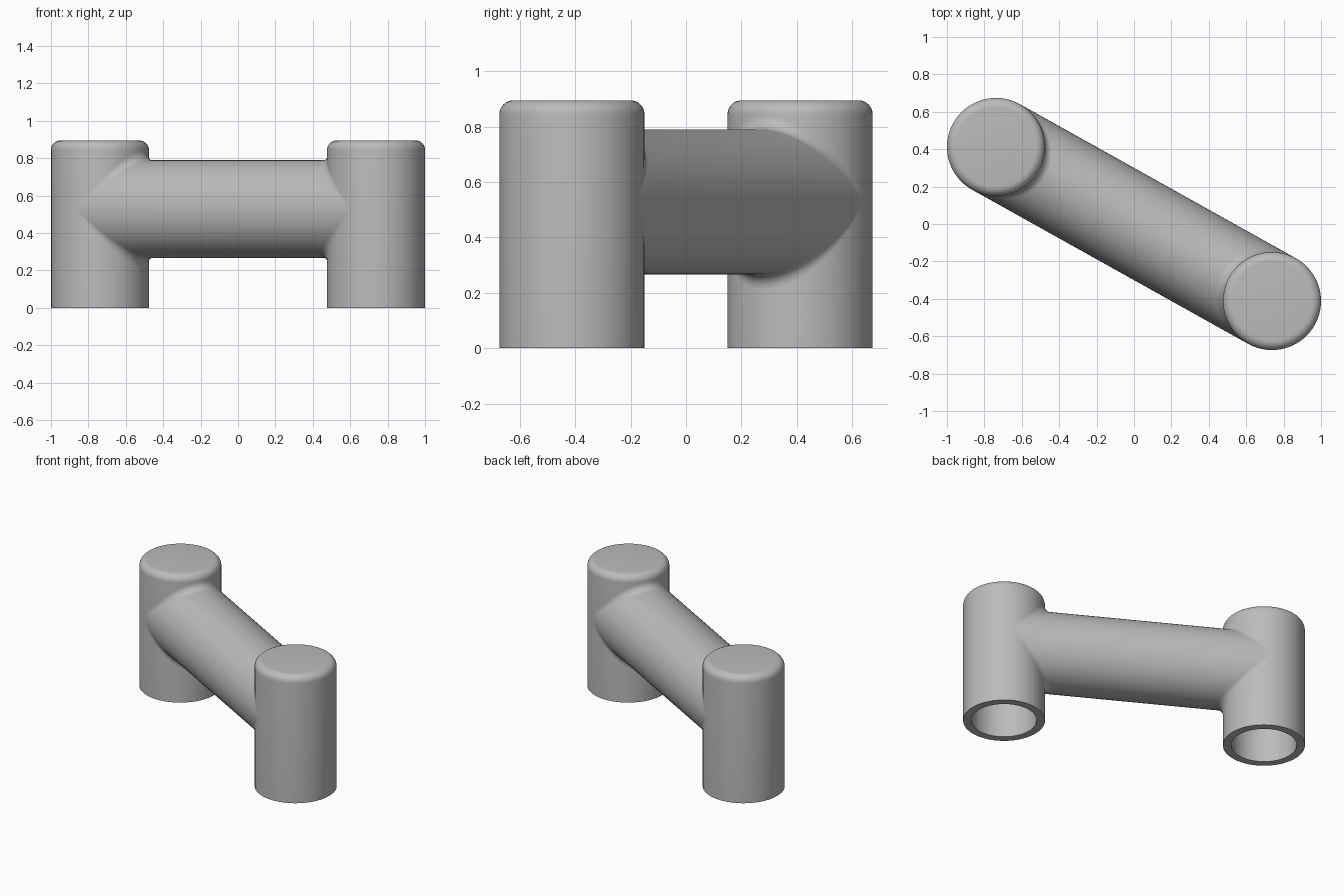
import bpy
import bmesh
from math import sin, cos, pi, radians, hypot, atan2
from mathutils import Vector, Matrix

cube = bpy.data.objects.get("Cube")
if cube:
    bpy.data.objects.remove(cube)

SEGMENTS = 64
RADIUS = 0.262          # posts and crossbar share one radius
BORE = 0.209
HEIGHT = 0.895
BAR_Z = 0.528
ROUND = 0.05            # rounded cap edge and joint fillet
POST = Vector((0.738, -0.412, 0))
HALF = hypot(POST.x, POST.y)
TURN = Matrix.Rotation(atan2(POST.y, POST.x), 4, "Z")
ANGLES = [2 * pi * i / SEGMENTS for i in range(SEGMENTS)]

grey = bpy.data.materials.new("light grey")
grey.use_nodes = True
grey.diffuse_color = (0.5, 0.5, 0.5, 1)
grey.node_tree.nodes["Principled BSDF"].inputs["Base Color"].default_value = (0.5, 0.5, 0.5, 1)


def loft(name, rings, capped, matrix):
    """Skin a series of closed rings, optionally capping both ends."""
    bm = bmesh.new()
    loops = [[bm.verts.new(p) for p in ring] for ring in rings]
    for a, b in zip(loops, loops[1:]):
        for i in range(SEGMENTS):
            j = (i + 1) % SEGMENTS
            bm.faces.new((a[i], a[j], b[j], b[i]))
    if capped:
        bm.faces.new(loops[0])
        bm.faces.new(loops[-1])
    bmesh.ops.recalc_face_normals(bm, faces=bm.faces)
    mesh = bpy.data.meshes.new(name)
    bm.to_mesh(mesh)
    bm.free()
    mesh.materials.append(grey)
    obj = bpy.data.objects.new(name, mesh)
    bpy.context.collection.objects.link(obj)
    obj.matrix_world = matrix
    bpy.ops.object.select_all(action="DESELECT")
    obj.select_set(True)
    bpy.context.view_layer.objects.active = obj
    bpy.ops.object.shade_smooth_by_angle(angle=radians(35))


# Hollow posts: bore ceiling, bore wall, rim, outer wall, rounded cap
profile = [(BORE, HEIGHT - ROUND), (BORE, 0), (RADIUS, 0)]
for k in range(9):
    a = k * pi / 16
    profile.append((RADIUS - ROUND + ROUND * cos(a), HEIGHT - ROUND + ROUND * sin(a)))
post_rings = [[(r * cos(a), r * sin(a), z) for a in ANGLES] for r, z in profile]
for name, side in (("left_post", 1), ("right_post", -1)):
    loft(name, post_rings, True, Matrix.Translation(POST * side) @ TURN)


# Crossbar: each end flares into its post along a rolling-ball fillet
def fillet_point(angle, step):
    c, s = cos(angle), sin(angle)
    reach = RADIUS + ROUND
    centre = Vector((reach * abs(c), reach * s, reach * c))
    to_post, to_bar = Vector((-abs(c), -s, 0)), Vector((0, -s, -c))
    return centre + ROUND * to_post.slerp(to_bar, step)


half_bar = []
for k in range(9):
    half_bar.append([fillet_point(a, k / 8) - Vector((HALF, 0, 0)) for a in ANGLES])
other_half = [[Vector((-p.x, p.y, p.z)) for p in ring] for ring in reversed(half_bar)]
loft("crossbar", half_bar + other_half, False, Matrix.Translation((0, 0, BAR_Z)) @ TURN)
